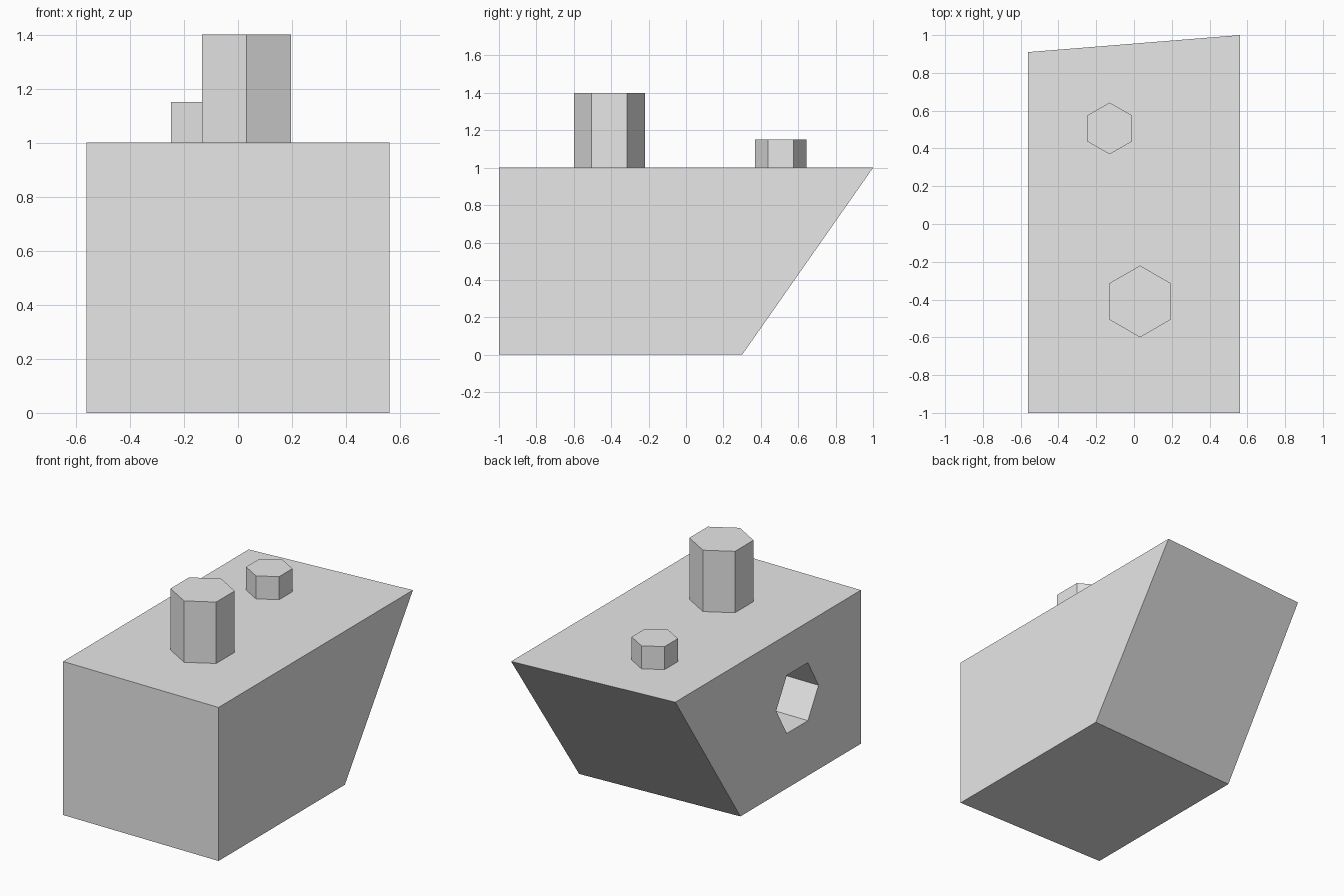
import bpy
import bmesh
from math import radians
from mathutils import Matrix

default_cube = bpy.data.objects.get("Cube")
if default_cube:
    bpy.data.objects.remove(default_cube, do_unlink=True)

# Plain grey, shared by every part
grey = bpy.data.materials.new("plain_grey")
grey.use_nodes = True
grey.diffuse_color = (0.8, 0.8, 0.8, 1)
grey.node_tree.nodes["Principled BSDF"].inputs["Base Color"].default_value = (0.8, 0.8, 0.8, 1)


def add_object(name, bm):
    bmesh.ops.recalc_face_normals(bm, faces=bm.faces)
    mesh = bpy.data.meshes.new(name)
    bm.to_mesh(mesh)
    bm.free()
    mesh.materials.append(grey)
    obj = bpy.data.objects.new(name, mesh)
    bpy.context.collection.objects.link(obj)
    return obj


def hex_prism(name, radius, depth, matrix):
    """Hexagonal prism with corners pointing along y."""
    bm = bmesh.new()
    bmesh.ops.create_cone(bm, cap_ends=True, segments=6, radius1=radius,
                          radius2=radius, depth=depth, matrix=matrix)
    return add_object(name, bm)


# Main block: box whose back leans outwards and is slightly skewed
HALF_WIDTH = 0.56
BACK_Y = {(-1, 0): 0.24, (1, 0): 0.30, (-1, 1): 0.91, (1, 1): 1.0}
bm = bmesh.new()
bmesh.ops.create_cube(bm, size=2)
for v in bm.verts:
    side, level = round(v.co.x), int(v.co.z > 0)
    v.co.x = side * HALF_WIDTH
    v.co.z = level
    if v.co.y > 0:
        v.co.y = BACK_Y[side, level]
block = add_object("block", bm)

# Hexagonal socket sunk into the -x side
SOCKET_DEPTH = 0.45
socket = hex_prism("socket_cutter", 0.218, SOCKET_DEPTH * 2,
                   Matrix.Translation((-HALF_WIDTH, -0.346, 0.547))
                   @ Matrix.Rotation(radians(90), 4, 'Z')
                   @ Matrix.Rotation(radians(90), 4, 'X')
                   @ Matrix.Rotation(radians(30), 4, 'Z'))
socket.hide_render = True
socket.hide_set(True)
cut = block.modifiers.new("socket", 'BOOLEAN')
cut.operation = 'DIFFERENCE'
cut.solver = 'EXACT'
cut.object = socket
bpy.context.view_layer.objects.active = block
bpy.ops.object.modifier_apply(modifier=cut.name)
bpy.data.objects.remove(socket, do_unlink=True)

# Hexagonal studs on the top
for name, x, y, radius, height in (("tall_stud", 0.032, -0.41, 0.19, 0.4),
                                   ("short_stud", -0.129, 0.506, 0.137, 0.15)):
    hex_prism(name, radius, height, Matrix.Translation((x, y, 1 + height / 2)))
